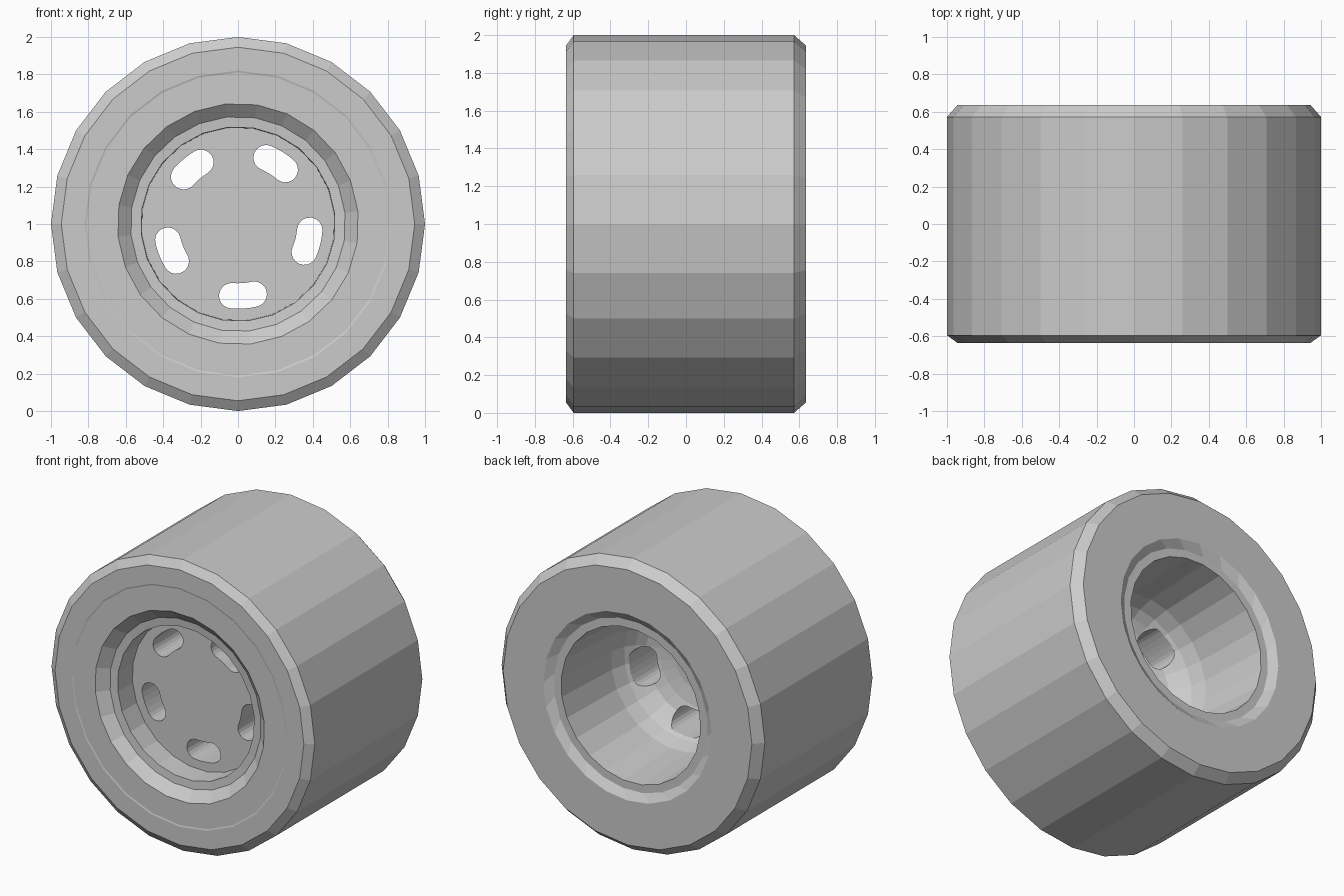
import bpy, bmesh, math

SIDES = 24
TWIST = math.radians(6)
HUB_Z = 1.0

cube = bpy.data.objects.get("Cube")
if cube:
    bpy.data.objects.remove(cube, do_unlink=True)

grey = bpy.data.materials.new("plain grey")
grey.use_nodes = True
grey.diffuse_color = (0.6, 0.6, 0.6, 1)
grey.node_tree.nodes["Principled BSDF"].inputs["Base Color"].default_value = (0.6, 0.6, 0.6, 1)


def add_object(name, bm):
    bmesh.ops.recalc_face_normals(bm, faces=bm.faces)
    mesh = bpy.data.meshes.new(name)
    bm.to_mesh(mesh)
    bm.free()
    mesh.materials.append(grey)
    obj = bpy.data.objects.new(name, mesh)
    bpy.context.collection.objects.link(obj)
    return obj


def point(radius, y, angle):
    return (radius * math.cos(angle), y, HUB_Z + radius * math.sin(angle))


def lathe(name, profile):
    """Spin a closed profile of (radius, y, phase) about the axle."""
    bm = bmesh.new()
    rings = [[bm.verts.new(point(r, y, phase + math.tau * i / SIDES))
              for i in range(SIDES)] for r, y, phase in profile]
    for k, ring in enumerate(rings):
        following = rings[(k + 1) % len(rings)]
        if profile[k][0] == 0 and profile[(k + 1) % len(rings)][0] == 0:
            continue
        for i in range(SIDES):
            j = (i + 1) % SIDES
            bm.faces.new((ring[i], ring[j], following[j], following[i]))
    bmesh.ops.remove_doubles(bm, verts=bm.verts, dist=1e-5)
    return add_object(name, bm)


def slot_cutter(angle, radius=0.385, half_width=0.068, half_span=math.radians(9)):
    """Curved slot with round ends, running right through the disc."""
    outline = []
    for end in (1, -1):
        a = angle + end * half_span
        for i in range(11):
            t = a + end * math.pi * i / 10 if end > 0 else a + math.pi + math.pi * i / 10
            outline.append((radius * math.cos(a) + half_width * math.cos(t),
                            radius * math.sin(a) + half_width * math.sin(t)))
        # Curved long side between the round ends
        side = radius - end * half_width
        for i in range(1, 4):
            b = a - end * half_span * i / 2
            outline.append((side * math.cos(b), side * math.sin(b)))
    outline = [p for i, p in enumerate(outline) if math.dist(p, outline[i - 1]) > 0.004]
    bm = bmesh.new()
    face = bm.faces.new([bm.verts.new((x, -0.6, HUB_Z + z)) for x, z in outline])
    out = bmesh.ops.extrude_face_region(bm, geom=[face])
    moved = [v for v in out["geom"] if isinstance(v, bmesh.types.BMVert)]
    bmesh.ops.translate(bm, verts=moved, vec=(0, 0.9, 0))
    cutter = add_object("slot_cutter", bm)
    cutter.hide_render = True
    return cutter


# Tyre: bevelled tread, side walls with a fine front step, bevelled opening
lathe("tyre", [
    (1.0, -0.595, 0), (0.945, -0.635, 0), (0.82, -0.635, 0), (0.81, -0.632, 0),
    (0.645, -0.632, TWIST), (0.575, -0.57, TWIST), (0.62, -0.55, TWIST),
    (0.62, 0.58, TWIST), (0.585, 0.6, TWIST), (0.64, 0.635, 0),
    (0.945, 0.635, 0), (1.0, 0.572, 0)])

# Rim: lip, recessed front disc, and rounded bowl open at the back
rim_profile = [
    (0.576, -0.57), (0.52, -0.565), (0.517, -0.41), (0, -0.41),
    (0, -0.17), (0.2, -0.16), (0.3, -0.14), (0.38, -0.11), (0.43, -0.06),
    (0.47, 0.0), (0.5, 0.1), (0.53, 0.6), (0.587, 0.6)]
rim = lathe("rim", [(r, y, TWIST) for r, y in rim_profile])

# Five slots cut through the disc
cutters = [slot_cutter(math.radians(-86 + 72 * i)) for i in range(5)]
for cutter in cutters:
    cut = rim.modifiers.new("slot", 'BOOLEAN')
    cut.operation = 'DIFFERENCE'
    cut.solver = 'EXACT'
    cut.object = cutter
graph = bpy.context.evaluated_depsgraph_get()
cut_mesh = bpy.data.meshes.new_from_object(rim.evaluated_get(graph))
rim.modifiers.clear()
rim.data = cut_mesh
for cutter in cutters:
    bpy.data.objects.remove(cutter, do_unlink=True)
